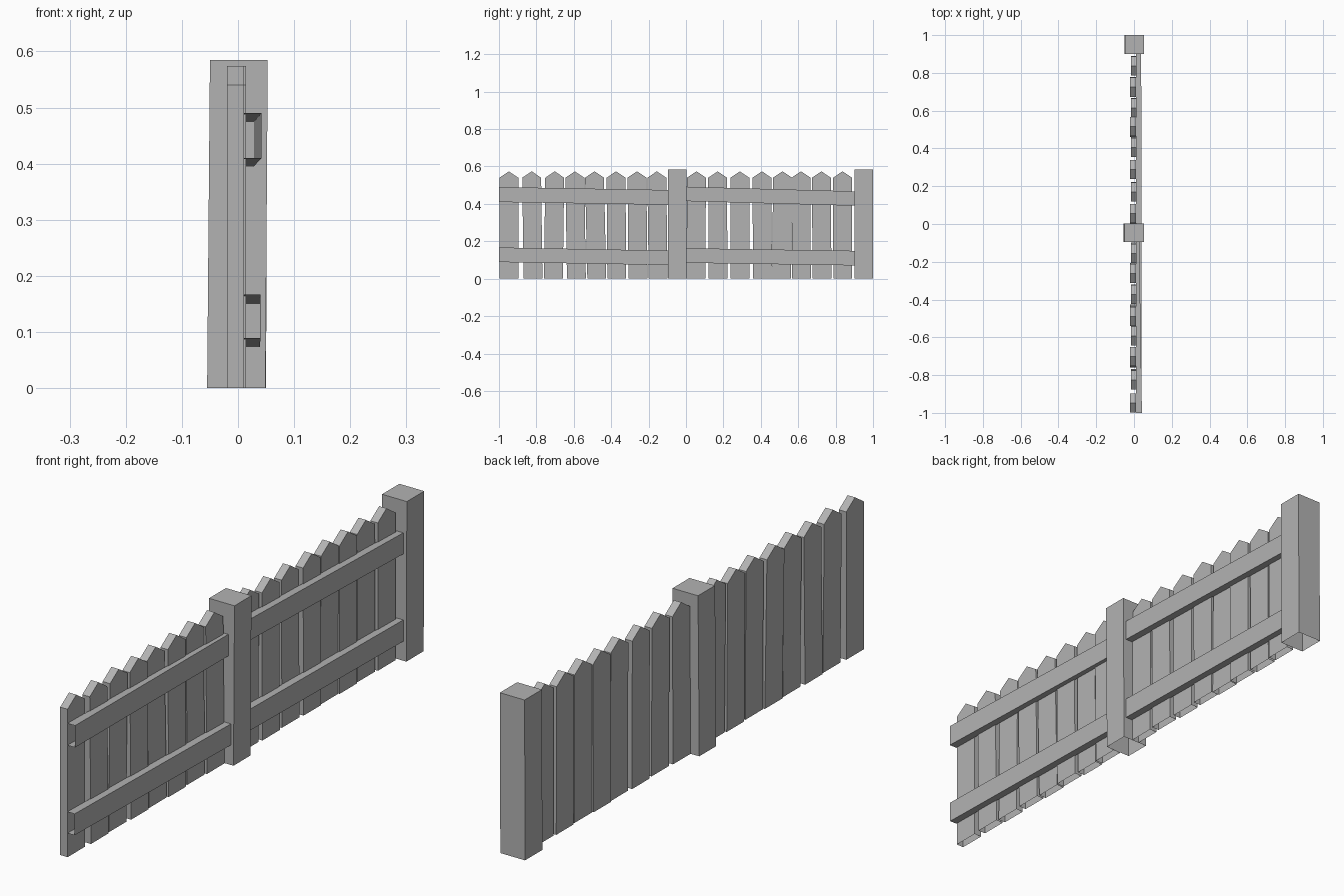
import bpy, bmesh

if "Cube" in bpy.data.objects:
    bpy.data.objects.remove(bpy.data.objects["Cube"])

# Mid-grey weathered timber
timber = bpy.data.materials.new("timber")
timber.diffuse_color = (0.45, 0.45, 0.45, 1)
timber.use_nodes = True
timber.node_tree.nodes["Principled BSDF"].inputs["Base Color"].default_value = timber.diffuse_color


def make_object(name, verts, faces, skip=()):
    """Build a closed solid, then remove the faces listed in skip."""
    mesh = bpy.data.meshes.new(name)
    mesh.from_pydata(verts, [], faces)
    bm = bmesh.new()
    bm.from_mesh(mesh)
    bmesh.ops.recalc_face_normals(bm, faces=bm.faces)
    bm.faces.ensure_lookup_table()
    bmesh.ops.delete(bm, geom=[bm.faces[i] for i in skip], context='FACES_ONLY')
    bm.to_mesh(mesh)
    bm.free()
    mesh.materials.append(timber)
    obj = bpy.data.objects.new(name, mesh)
    bpy.context.collection.objects.link(obj)
    return obj


def loft(name, ring_a, ring_b, skip=()):
    """Join two matching outlines; side faces come first, then the two caps."""
    n = len(ring_a)
    faces = [(i, (i + 1) % n, n + (i + 1) % n, n + i) for i in range(n)]
    faces += [tuple(range(n)), tuple(range(n, 2 * n))]
    return make_object(name, ring_a + ring_b, faces, skip)


# Square posts with open undersides, the middle one leaning slightly
def post(name, y0, y1, bottom, top, height=0.585):
    def ring(x, z):
        return [(x[0], y0, z), (x[1], y0, z), (x[1], y1, z), (x[0], y1, z)]
    loft(name, ring(bottom, 0), ring(top, height), skip=(4,))


post("middle_post", -0.096, 0.002, (-0.055, 0.049), (-0.05, 0.053))
post("end_post", 0.9, 1.0, (-0.05, 0.05), (-0.048, 0.052))


# Pointed pickets, open underneath: top and bottom centre along y, slightly skewed
def picket(name, top, bottom, width, x0):
    h = width / 2
    outline = [(bottom - h, 0), (bottom + h, 0), (top + h, 0.54),
               (top, 0.574), (top - h, 0.54)]
    loft(name, [(x0, y, z) for y, z in outline],
         [(x0 + 0.03, y, z) for y, z in outline], skip=(0,))


tops = [-0.947, -0.825, -0.702, -0.594, -0.489, -0.374, -0.262, -0.156,
        0.056, 0.169, 0.288, 0.406, 0.516, 0.615, 0.724, 0.837]
bottoms = [-0.947, -0.818, -0.709, -0.586, -0.477, -0.370, -0.257, -0.149,
           0.053, 0.171, 0.289, 0.409, 0.511, 0.617, 0.727, 0.838]
for i, (t, b) in enumerate(zip(tops, bottoms)):
    picket(f"picket_{i + 1}", t, b, 0.101, -0.02 + 0.004 * (i % 2))


# Sagging rails with open ends: (y, outer x, low z, high z) at each end
def rail(name, a, b):
    def ring(y, x, lo, hi):
        return [(0.011, y, lo), (x, y, lo), (x, y, hi), (0.011, y, hi)]
    loft(name, ring(*a), ring(*b), skip=(4, 5))


rail("upper_rail_left", (-1, 0.042, 0.41, 0.49), (-0.09, 0.028, 0.395, 0.474))
rail("lower_rail_left", (-1, 0.040, 0.089, 0.167), (-0.09, 0.039, 0.073, 0.15))
rail("upper_rail_right", (-0.005, 0.040, 0.415, 0.492), (0.905, 0.038, 0.39, 0.467))
rail("lower_rail_right", (-0.005, 0.040, 0.085, 0.163), (0.905, 0.038, 0.071, 0.149))
